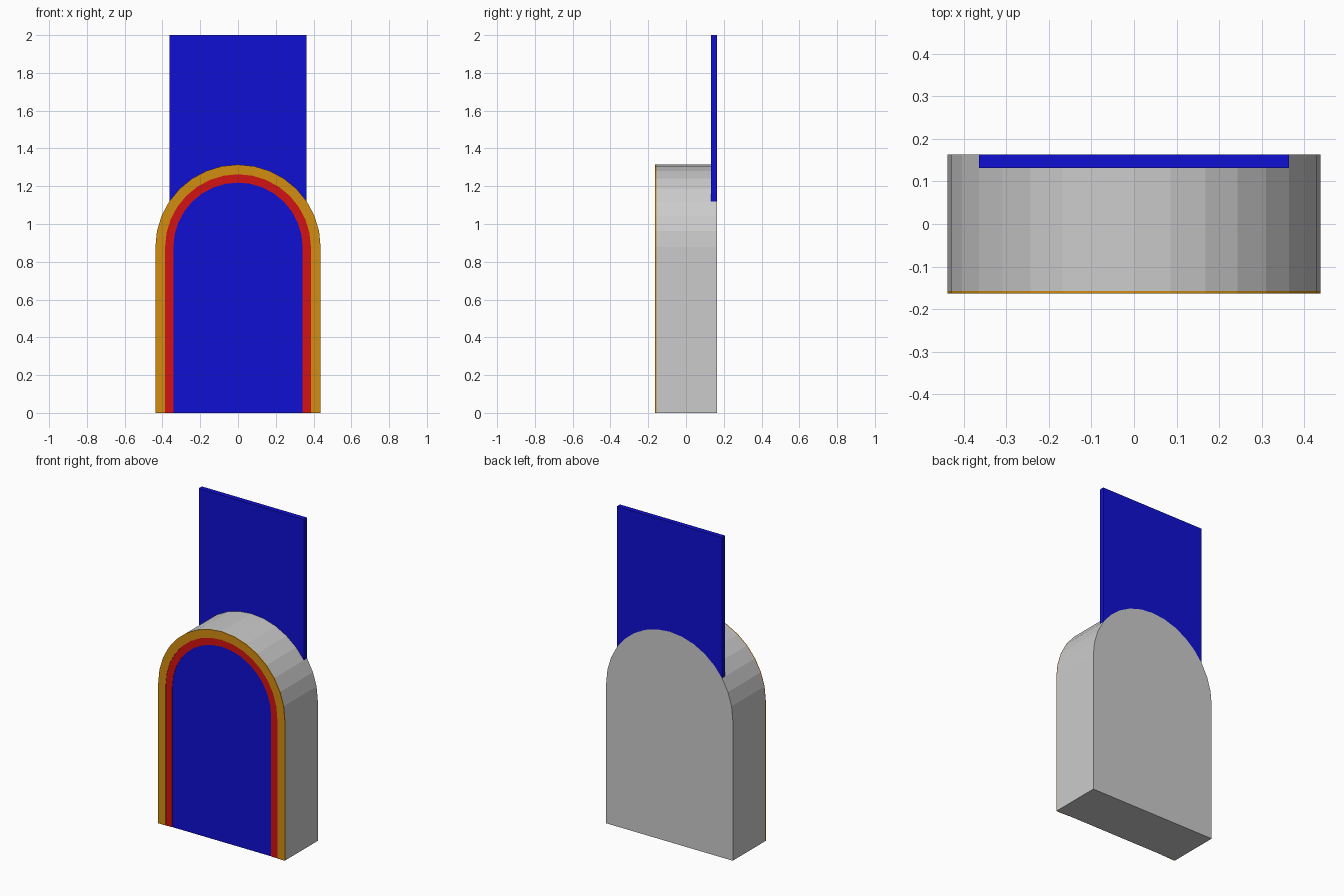
import bpy, bmesh
from math import sin, cos, pi

if "Cube" in bpy.data.objects:
    bpy.data.objects.remove(bpy.data.objects["Cube"])

SPRING = 0.877   # height where the arch begins
R = 0.4375       # outer half width
BACK = 0.163
SEG = 16


def material(name, rgb):
    m = bpy.data.materials.new(name)
    m.diffuse_color = (*rgb, 1)
    m.use_nodes = True
    m.node_tree.nodes["Principled BSDF"].inputs["Base Color"].default_value = m.diffuse_color
    return m


def arch(r):
    """Arch outline from bottom left, over the top, to bottom right."""
    curve = [(-r * cos(pi * i / SEG), SPRING + r * sin(pi * i / SEG))
             for i in range(SEG + 1)]
    return [(-r, 0)] + curve + [(r, 0)]


def slab(name, outline, y0, y1, mat=None):
    """Extrude an x-z outline from y0 to y1."""
    bm = bmesh.new()
    face = bm.faces.new([bm.verts.new((x, y0, z)) for x, z in outline])
    ext = bmesh.ops.extrude_face_region(bm, geom=[face])
    verts = [g for g in ext["geom"] if isinstance(g, bmesh.types.BMVert)]
    bmesh.ops.translate(bm, verts=verts, vec=(0, y1 - y0, 0))
    bmesh.ops.recalc_face_normals(bm, faces=bm.faces)
    me = bpy.data.meshes.new(name)
    bm.to_mesh(me)
    bm.free()
    ob = bpy.data.objects.new(name, me)
    bpy.context.collection.objects.link(ob)
    if mat:
        me.materials.append(mat)
    return ob


blue = material("blue", (0.005, 0.005, 0.65))
red = material("red", (0.65, 0.006, 0.006))
orange = material("orange", (0.65, 0.27, 0.005))

# Grey arched body
slab("arched_body", arch(R), -0.157, BACK)

# Front face: raised outer border, inner border and centre panel
slab("outer_border", arch(R) + arch(0.386)[::-1], -0.163, -0.157, orange)
slab("inner_border", arch(0.386) + arch(0.342)[::-1], -0.161, -0.157, red)
slab("front_panel", arch(0.342), -0.159, -0.157, blue)

# Tall back plate, its lower edge following the arch
crown = [(x, z) for x, z in arch(R) if abs(x) < 0.37 and z > SPRING]
half = crown[-1][0]
slab("back_plate", crown + [(half, 2), (-half, 2)], 0.132, BACK, blue)
